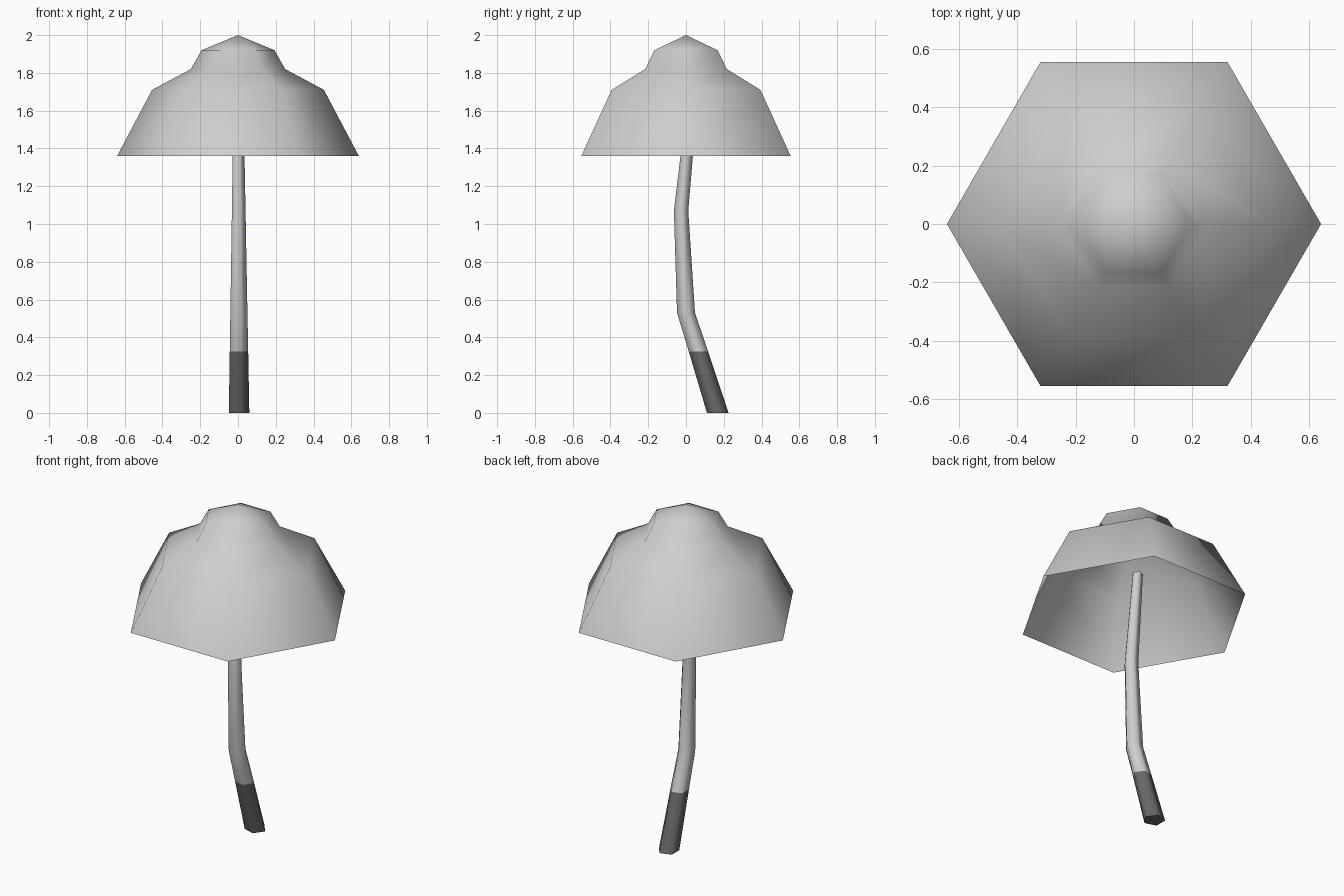
import bpy, bmesh, math

old = bpy.data.objects.get("Cube")
if old:
    bpy.data.objects.remove(old, do_unlink=True)


def make_material(name, value):
    mat = bpy.data.materials.new(name)
    mat.use_nodes = True
    color = (value, value, value, 1)
    mat.diffuse_color = color
    mat.node_tree.nodes["Principled BSDF"].inputs["Base Color"].default_value = color
    return mat


def add_ring(bm, sides, radius, y, z):
    angles = [math.tau * i / sides for i in range(sides)]
    return [bm.verts.new((radius * math.cos(a), y + radius * math.sin(a), z)) for a in angles]


def bridge(bm, low, high):
    n = len(low)
    faces = []
    for i in range(n):
        j = (i + 1) % n
        face = bm.faces.new((low[i], low[j], high[j], high[i]))
        face.smooth = True
        faces.append(face)
    return faces


def finish(bm, name, materials):
    mesh = bpy.data.meshes.new(name)
    bm.to_mesh(mesh)
    bm.free()
    for mat in materials:
        mesh.materials.append(mat)
    obj = bpy.data.objects.new(name, mesh)
    bpy.context.collection.objects.link(obj)
    return obj


light_gray = make_material("light gray", 0.62)
dark_gray = make_material("dark gray", 0.14)

# Cap: open six-sided shell, radius and height per ring
bm = bmesh.new()
profile = [(0.64, 1.36), (0.455, 1.71), (0.25, 1.82), (0.193, 1.92)]
rings = [add_ring(bm, 6, r, 0, z) for r, z in profile]
for low, high in zip(rings, rings[1:]):
    bridge(bm, low, high)
tip = bm.verts.new((0, 0, 2))
top = rings[-1]
for i in range(6):
    bm.faces.new((top[i], top[(i + 1) % 6], tip)).smooth = True
finish(bm, "mushroom_cap", [light_gray])

# Stem: bent five-sided tube, radius, y offset and height per ring
bm = bmesh.new()
path = [(0.06, 0.168, 0), (0.054, 0.066, 0.325), (0.05, 0, 0.53),
        (0.04, -0.026, 1.07), (0.03, 0.028, 1.6)]
rings = [add_ring(bm, 5, *p) for p in path]
for low, high in zip(rings, rings[1:]):
    bridge(bm, low, high)
bm.faces.new(rings[0][::-1])
bm.faces.new(rings[-1])
# Dark foot below the first joint line
for face in bm.faces:
    face.material_index = 1 if face.calc_center_median().z < 0.3 else 0
finish(bm, "stem", [light_gray, dark_gray])
